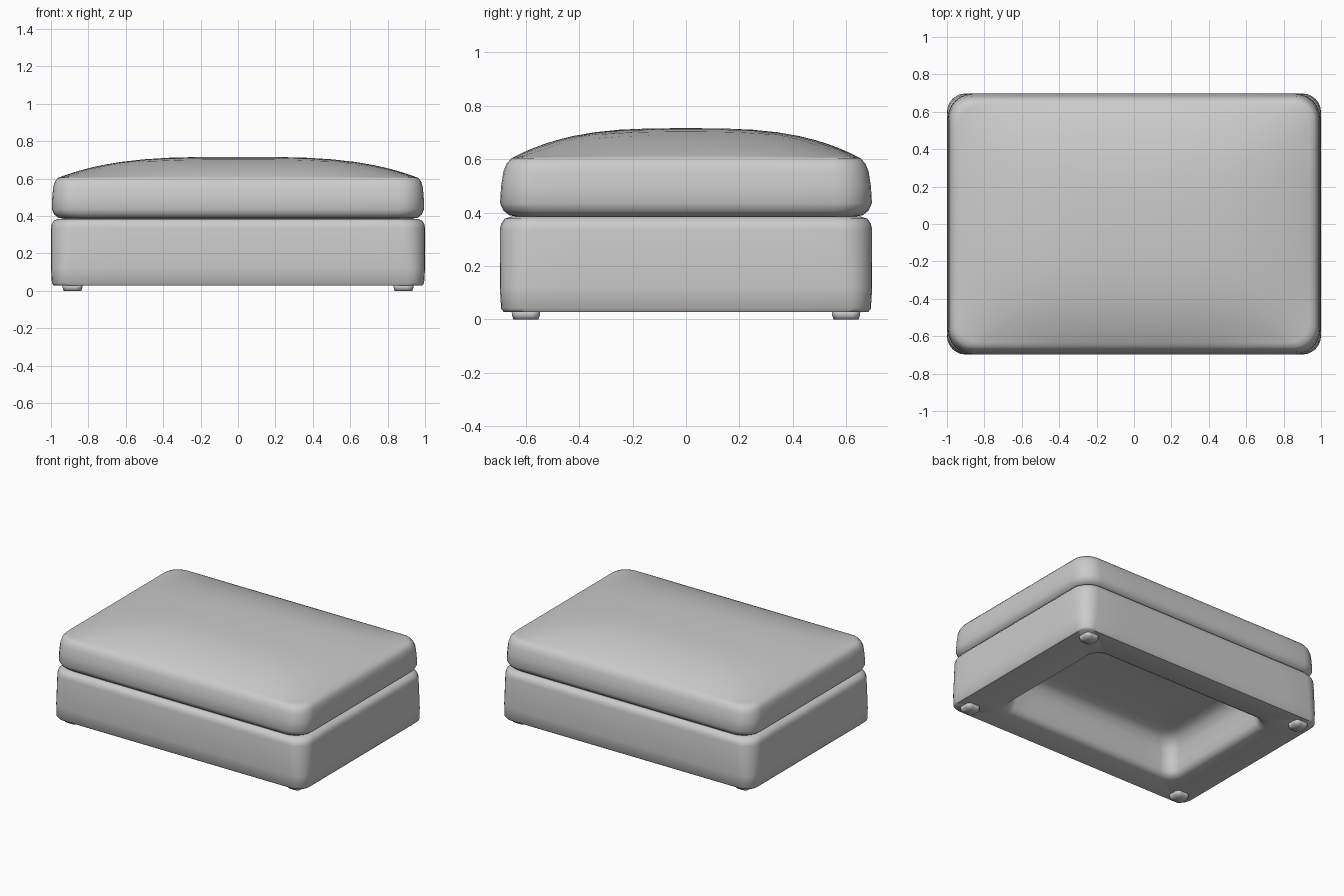
import bpy, bmesh, math

if "Cube" in bpy.data.objects:
    bpy.data.objects.remove(bpy.data.objects["Cube"])

fabric = bpy.data.materials.new("light grey fabric")
fabric.diffuse_color = (0.6, 0.6, 0.6, 1)
fabric.use_nodes = True
fabric.node_tree.nodes["Principled BSDF"].inputs["Base Color"].default_value = fabric.diffuse_color


def ring(hx, hy, r, corner=6, straight=8):
    """Rounded rectangle outline, counter-clockwise, with subdivided sides."""
    pts = []
    centres = [(hx - r, hy - r), (r - hx, hy - r), (r - hx, r - hy), (hx - r, r - hy)]
    for q, (cx, cy) in enumerate(centres):
        for i in range(corner + 1):
            a = math.pi / 2 * (q + i / corner)
            pts.append((cx + r * math.cos(a), cy + r * math.sin(a)))
        nx, ny = centres[(q + 1) % 4]
        a = math.pi / 2 * (q + 1)
        ex, ey = nx + r * math.cos(a), ny + r * math.sin(a)
        sx, sy = pts[-1]
        for i in range(1, straight):
            t = i / straight
            pts.append((sx + (ex - sx) * t, sy + (ey - sy) * t))
    return pts


def loft(name, rings, loc=(0, 0, 0), angle=40):
    """Skin a list of 3D rings and close both ends with a fan."""
    bm = bmesh.new()
    loops = [[bm.verts.new(p) for p in pts] for pts in rings]
    n = len(loops[0])
    for a, b in zip(loops, loops[1:]):
        for i in range(n):
            j = (i + 1) % n
            bm.faces.new((a[i], a[j], b[j], b[i]))
    for loop in (loops[0], loops[-1]):
        z = sum(v.co.z for v in loop) / n
        c = bm.verts.new((0, 0, z))
        for i in range(n):
            bm.faces.new((loop[i], loop[(i + 1) % n], c))
    bmesh.ops.recalc_face_normals(bm, faces=bm.faces)
    me = bpy.data.meshes.new(name)
    bm.to_mesh(me)
    bm.free()
    me.materials.append(fabric)
    ob = bpy.data.objects.new(name, me)
    ob.location = loc
    bpy.context.collection.objects.link(ob)
    bpy.ops.object.select_all(action='DESELECT')
    ob.select_set(True)
    bpy.context.view_layer.objects.active = ob
    bpy.ops.object.shade_smooth_by_angle(angle=math.radians(angle))
    return ob


def profile_rings(profile):
    return [[(x, y, z) for x, y in ring(hx, hy, r)] for hx, hy, r, z in profile]


# Base: hollow underside, soft bottom rim, outer wall, rounded top
loft("base", profile_rings([
    (0.56, 0.32, 0.06, 0.29), (0.62, 0.38, 0.08, 0.282), (0.66, 0.42, 0.09, 0.255),
    (0.685, 0.445, 0.09, 0.205), (0.70, 0.46, 0.09, 0.12), (0.71, 0.47, 0.09, 0.065),
    (0.722, 0.482, 0.095, 0.04), (0.75, 0.51, 0.10, 0.027),
    (0.985, 0.683, 0.08, 0.027), (0.995, 0.693, 0.085, 0.04), (1.0, 0.698, 0.10, 0.12),
    (1.0, 0.698, 0.12, 0.335), (0.996, 0.693, 0.12, 0.358),
    (0.982, 0.68, 0.12, 0.377), (0.955, 0.655, 0.11, 0.385)]), angle=50)

# Cushion: rounded side wall, then a domed top of shrinking rings
sides = profile_rings([
    (0.92, 0.625, 0.10, 0.383), (0.96, 0.663, 0.12, 0.39), (0.982, 0.684, 0.125, 0.407),
    (0.995, 0.697, 0.13, 0.435), (0.993, 0.693, 0.13, 0.50), (0.988, 0.684, 0.125, 0.555),
    (0.98, 0.673, 0.12, 0.582)])
HX, HY = 0.965, 0.655


def dome(x, y):
    return 0.603 + 0.113 * (1 - abs(x / HX) ** 3.3) * (1 - abs(y / HY) ** 3.1)


top = []
for s in (1, 0.97, 0.93, 0.88, 0.82, 0.75, 0.65, 0.52, 0.38, 0.22, 0.08):
    top.append([(x * s, y * s, dome(x * s, y * s)) for x, y in ring(HX, HY, 0.11)])
loft("cushion", sides + top, angle=60)

# Four small tapered feet
for sx in (-1, 1):
    for sy in (-1, 1):
        loft("foot", profile_rings([
            (0.054, 0.054, 0.03, 0.035), (0.052, 0.052, 0.03, 0.015),
            (0.047, 0.047, 0.028, 0.0)]),
            (sx * 0.885, sy * 0.60, 0), angle=100)
